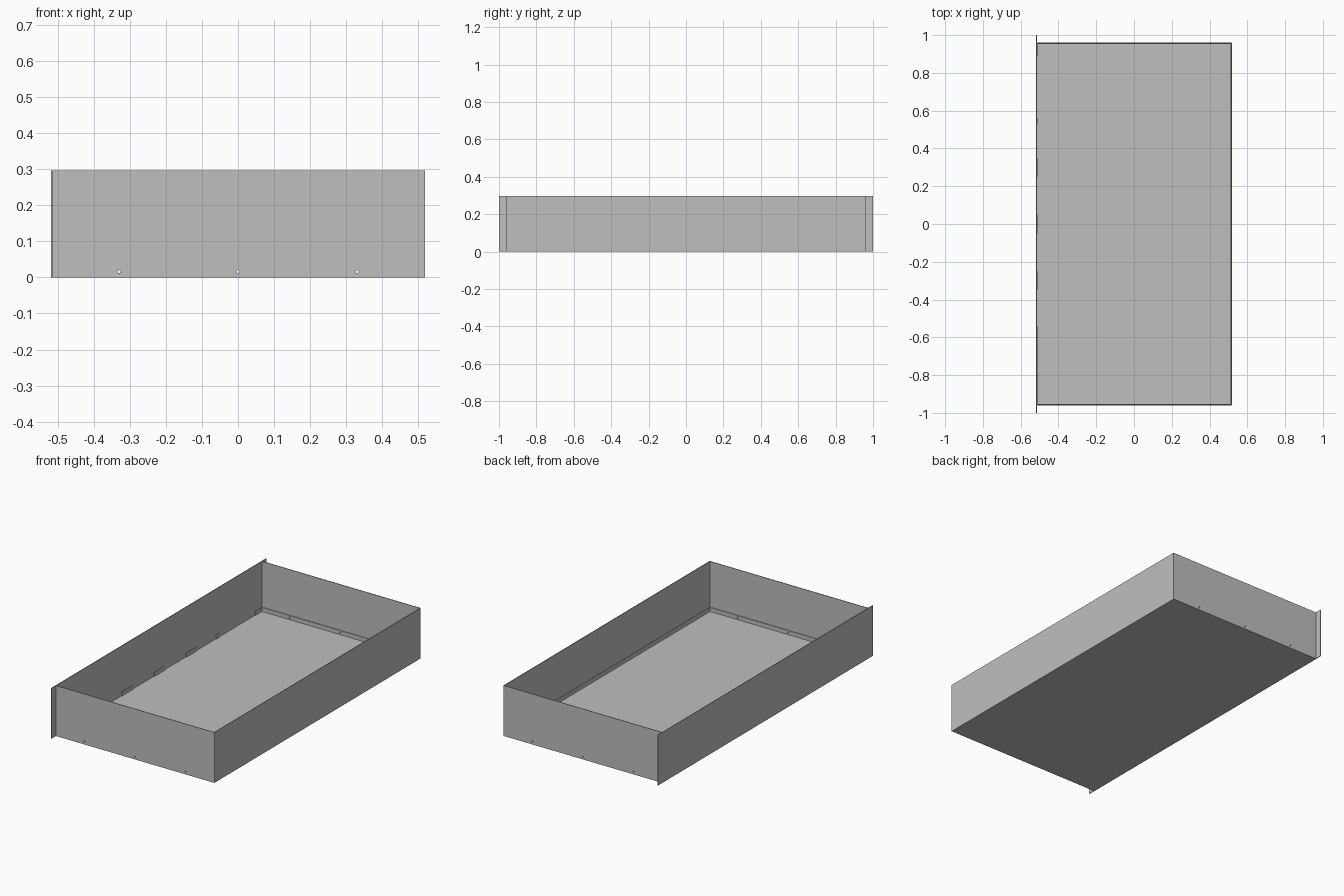
import bpy

cube = bpy.data.objects.get("Cube")
if cube:
    bpy.data.objects.remove(cube)

W, D, H, T = 0.518, 0.96, 0.297, 0.004   # half width, half depth, height, sheet thickness
LIP = 0.028                              # height of the upturned tray lip

grey = bpy.data.materials.new("sheet_grey")
grey.use_nodes = True
colour = (0.52, 0.52, 0.52, 1)
grey.diffuse_color = colour
grey.node_tree.nodes["Principled BSDF"].inputs["Base Color"].default_value = colour


def plate(name, x, y, z):
    """Flat sheet spanning the given (low, high) ranges."""
    spans = (x, y, z)
    bpy.ops.mesh.primitive_cube_add(size=1, location=[(a + b) / 2 for a, b in spans])
    ob = bpy.context.object
    ob.name = name
    ob.scale = [b - a for a, b in spans]
    bpy.ops.object.transform_apply(location=False, rotation=False, scale=True)
    ob.data.materials.append(grey)
    return ob


def drill(ob, xs, y):
    """Small fixing holes through an end sheet."""
    for x in xs:
        bpy.ops.mesh.primitive_cylinder_add(vertices=12, radius=0.004, depth=0.03,
                                            location=(x, y, 0.016), rotation=(1.5708, 0, 0))
        cutter = bpy.context.object
        cutter.name = "hole_cutter"
        cutter.data.materials.append(grey)
        cutter.hide_render = True
        cutter.hide_set(True)
        cutter.display_type = 'WIRE'
        mod = ob.modifiers.new("hole", 'BOOLEAN')
        mod.operation = 'DIFFERENCE'
        mod.object = cutter


# Base sheet
plate("floor", (-W + T, W - T), (-D + T, D - T), (0, T))

# Long walls; the right one runs past the corners as end flanges
plate("left_wall", (W - T, W), (-D, D), (0, H))
plate("right_wall", (-W, -W + T), (-1, 1), (0, H))
plate("left_lip", (W - 2 * T, W - T), (-D + T, D - T), (T, LIP))

# End walls with the lip of the base sheet behind them
for side, s in (("front", -1), ("back", 1)):
    wall = plate(side + "_wall", (-W + T, W - T), sorted((s * D, s * (D - T))), (0, H))
    lip = plate(side + "_lip", (-W + T, W - 2 * T),
                sorted((s * (D - T), s * (D - 2 * T))), (T, LIP))
    for ob in (wall, lip):
        drill(ob, (-0.33, 0, 0.33), s * D)

# Separate upturned tabs along the right wall
tabs = ((-0.95, -0.54), (-0.35, -0.25), (-0.05, 0.05), (0.25, 0.35), (0.53, 0.56), (0.89, 0.95))
for i, span in enumerate(tabs):
    plate(f"right_tab_{i + 1}", (-W + T, -W + 2 * T), span, (T, LIP))
